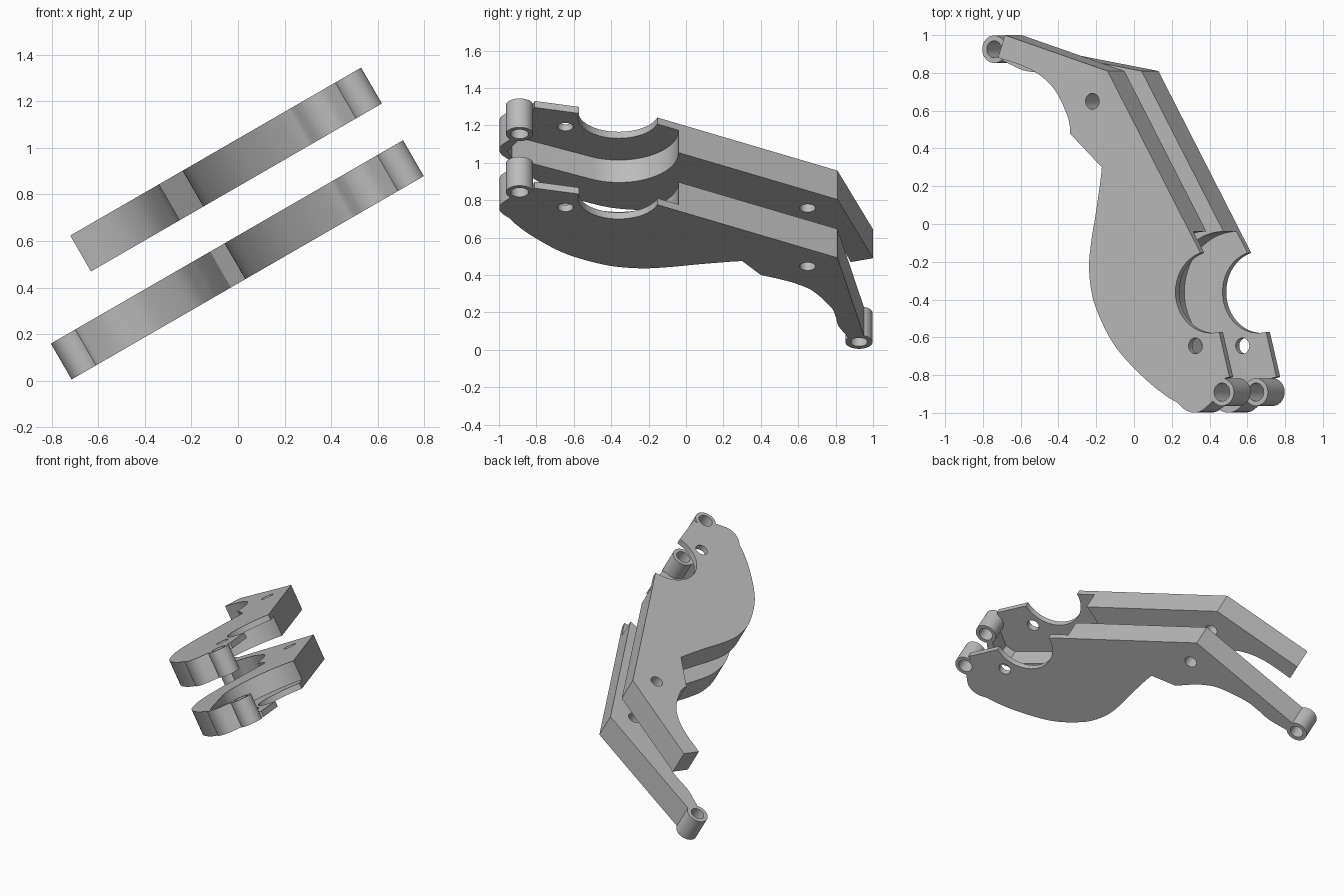
import bpy, bmesh, math
from mathutils import Vector

cube = bpy.data.objects.get("Cube")
if cube:
    bpy.data.objects.remove(cube)

TILT = math.radians(-30)
THICK, WEB = 0.178, 0.04
LUG_R = 0.073

grey = bpy.data.materials.new("plain_grey")
grey.use_nodes = True
grey.diffuse_color = (0.5, 0.5, 0.5, 1)
grey.node_tree.nodes["Principled BSDF"].inputs["Base Color"].default_value = (0.5, 0.5, 0.5, 1)


def smooth(pts, steps=6):
    """Open Catmull-Rom curve through the points."""
    p = [Vector(q) for q in pts]
    p = [2 * p[0] - p[1]] + p + [2 * p[-1] - p[-2]]
    out = []
    for a, b, c, d in zip(p, p[1:], p[2:], p[3:]):
        for i in range(steps):
            t = i / steps
            out.append(0.5 * (2 * b + (c - a) * t + (2 * a - 5 * b + 4 * c - d) * t**2
                              + (3 * b - a - 3 * c + d) * t**3))
    return [tuple(v) for v in out] + [tuple(pts[-1])]


def circle(u, y, r, start=0, end=360, n=48):
    angles = [math.radians(start + (end - start) * i / n) for i in range(n + (end - start < 360))]
    return [(u + r * math.cos(a), y + r * math.sin(a)) for a in angles]


def prism(name, pts, low, high):
    bm = bmesh.new()
    face = bm.faces.new([bm.verts.new((u, y, low)) for u, y in pts])
    top = bmesh.ops.extrude_face_region(bm, geom=[face])["geom"]
    bmesh.ops.translate(bm, vec=(0, 0, high - low),
                        verts=[v for v in top if isinstance(v, bmesh.types.BMVert)])
    bmesh.ops.recalc_face_normals(bm, faces=bm.faces)
    mesh = bpy.data.meshes.new(name)
    bm.to_mesh(mesh)
    bm.free()
    mesh.materials.append(grey)
    obj = bpy.data.objects.new(name, mesh)
    bpy.context.collection.objects.link(obj)
    return obj


def combine(obj, pts, low, high, operation):
    """Cut or join a prism, bake the result and drop the helper."""
    tool = prism("helper", pts, low, high)
    tool.hide_render = True
    mod = obj.modifiers.new("bool", "BOOLEAN")
    mod.operation, mod.object, mod.solver = operation, tool, "EXACT"
    baked = bpy.data.meshes.new_from_object(obj.evaluated_get(bpy.context.evaluated_depsgraph_get()))
    obj.modifiers.clear()
    obj.data = baked
    bpy.data.objects.remove(tool)


# Shared outline: rounded belly on one side, straight back edge and notch side on the other
belly = smooth([(0.323, 0.30), (0.313, 0.22), (0.285, 0.05), (0.262, -0.07), (0.245, -0.21),
                (0.256, -0.34), (0.289, -0.45), (0.37, -0.6), (0.462, -0.71), (0.6, -0.83),
                (0.716, -0.91), (0.785, -0.945)])
toe = smooth([(0.80, -0.96), (0.835, -0.985), (0.88, -0.998), (0.93, -0.99), (0.98, -0.955)], 4)
back_edge = [(1.06, -0.89), (1.06, -0.82), (1.103, -0.81), (1.04, -0.573), (1.01, -0.42),
             (0.98, -0.245), (0.924, -0.15), (0.358, 0.81)]

# Arms: short with a cut end, and long with an end lug
short_arm = [(-0.27, 1.0)] + smooth([(-0.312, 0.88), (-0.17, 0.84), (-0.06, 0.79), (0.035, 0.71),
                                     (0.1, 0.6), (0.125, 0.53), (0.127, 0.48)])
long_arm = [(-0.5, 0.955), (-0.54, 0.92)] + smooth(
    [(-0.49, 0.865), (-0.37, 0.815), (-0.27, 0.80), (-0.17, 0.775), (0.0, 0.68),
     (0.08, 0.59), (0.125, 0.51), (0.174, 0.40)])

# Pocket: arc and a straight wall, open on the notch side
pocket = ([(1.4, -0.04)] + circle(0.86, -0.36, 0.32, 90, 205, 28)
          + [(0.80, -0.93), (0.87, -0.955), (1.02, -0.88), (1.4, -0.88)])


def bracket(name, base, arm, lugs, pocket_low, pocket_high):
    top = base + THICK
    obj = prism(name, arm + belly + toe + back_edge, base, top)
    combine(obj, pocket, pocket_low, pocket_high, "DIFFERENCE")
    # Round notch and two pin holes
    for u, y, r in ((0.99, -0.36, 0.217), (0.895, -0.645, 0.042), (0.265, 0.65, 0.042)):
        combine(obj, circle(u, y, r), base - 0.1, top + 0.1, "DIFFERENCE")
    # Bored lugs
    for u, y, bore in lugs:
        combine(obj, circle(u, y, LUG_R), base, top, "UNION")
        combine(obj, circle(u, y, bore), base - 0.1, top + 0.1, "DIFFERENCE")
    obj.rotation_euler.y = TILT
    bpy.ops.object.select_all(action="DESELECT")
    obj.select_set(True)
    bpy.context.view_layer.objects.active = obj
    bpy.ops.object.shade_smooth_by_angle(angle=math.radians(25))


toe_lug = (1.057, -0.89, 0.048)
arm_lug = (-0.543, 0.925, 0.045)
LOW, HIGH = 0.362, 0.722
bracket("lower_bracket", LOW, long_arm, [toe_lug, arm_lug], LOW + WEB, LOW + THICK + 0.1)
bracket("upper_bracket", HIGH, short_arm, [toe_lug], HIGH - 0.1, HIGH + THICK - WEB)
